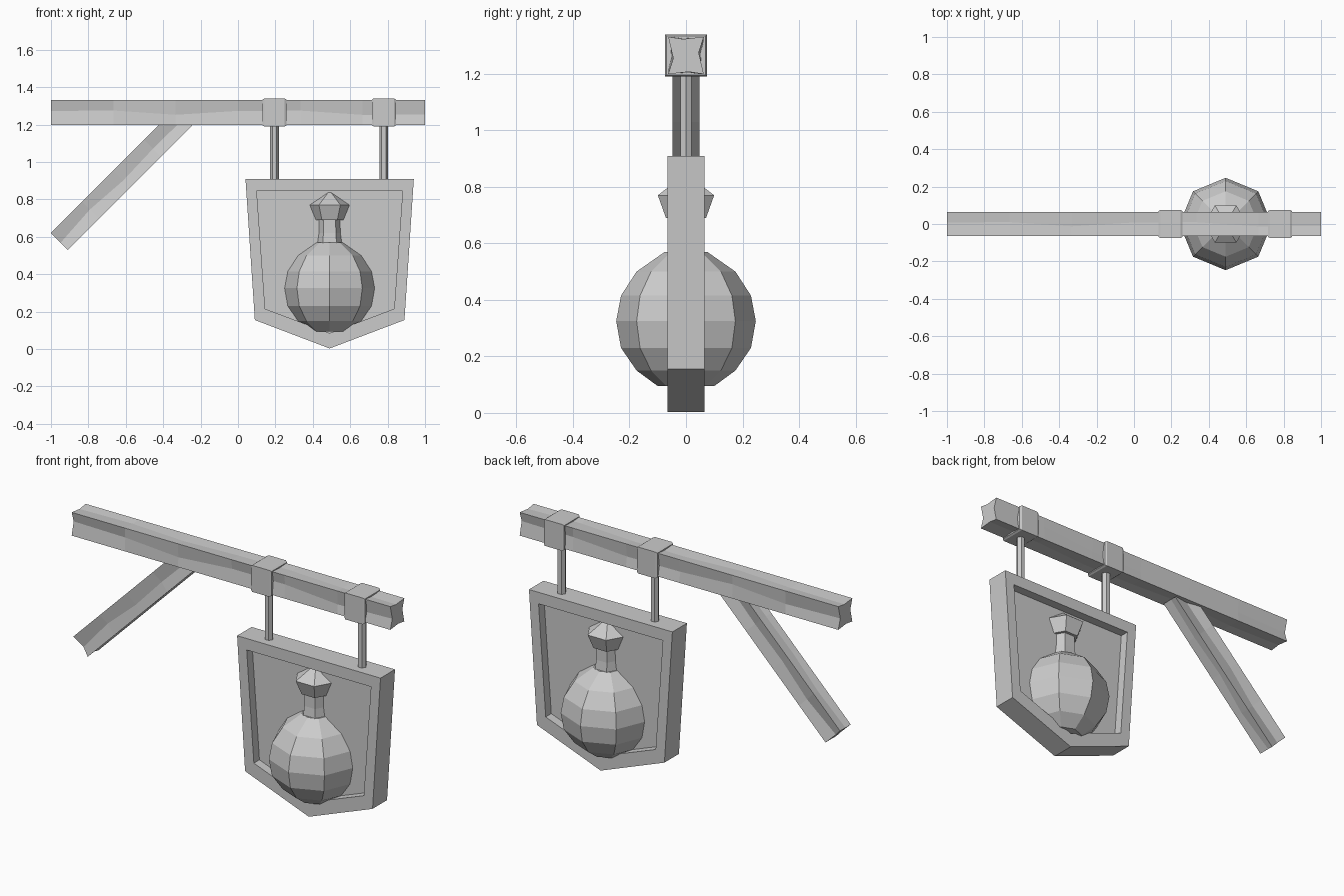
import bpy, bmesh, random
from math import sin, cos, pi
from mathutils import Vector

random.seed(4)
old = bpy.data.objects.get("Cube")
if old:
    bpy.data.objects.remove(old, do_unlink=True)

grey = bpy.data.materials.new("plain grey")
grey.use_nodes = True
grey.diffuse_color = (0.6, 0.6, 0.6, 1)
grey.node_tree.nodes["Principled BSDF"].inputs["Base Color"].default_value = (0.6, 0.6, 0.6, 1)


def loft(name, rings):
    """Skin a row of equal-sized point rings and close both ends."""
    bm = bmesh.new()
    loops = [[bm.verts.new(p) for p in ring] for ring in rings]
    n = len(loops[0])
    for a, b in zip(loops, loops[1:]):
        for i in range(n):
            j = (i + 1) % n
            bm.faces.new((a[i], a[j], b[j], b[i]))
    bm.faces.new(loops[0])
    bm.faces.new(loops[-1])
    bmesh.ops.recalc_face_normals(bm, faces=bm.faces)
    mesh = bpy.data.meshes.new(name)
    bm.to_mesh(mesh)
    bm.free()
    mesh.materials.append(grey)
    obj = bpy.data.objects.new(name, mesh)
    bpy.context.collection.objects.link(obj)
    return obj


def turned(name, x, sides, turn, profile):
    """Upright faceted part from (radius, height) pairs."""
    angles = [2 * pi * i / sides + turn for i in range(sides)]
    return loft(name, [[(x + r * cos(a), r * sin(a), z) for a in angles]
                       for r, z in profile])


def timber(name, start, end, half_y, half_n, steps):
    """Rough timber with a cracked groove along each side."""
    start, end = Vector(start), Vector(end)
    along = (end - start).normalized()
    normal = along.cross(Vector((0, 1, 0)))
    if normal.z < 0:
        normal.negate()
    rings = []
    for i in range(steps + 1):
        centre = start.lerp(end, i / steps)
        tip = i in (0, steps)
        side = 0.018 if tip else random.uniform(0.004, 0.014)
        top = 0.008 if tip else random.uniform(0.002, 0.007)
        shift = random.uniform(-0.015, 0.015)
        section = [(-half_y, -half_n), (shift, -half_n + top),
                   (half_y, -half_n), (half_y - side, shift),
                   (half_y, half_n), (-shift, half_n - top),
                   (-half_y, half_n), (-half_y + side, -shift)]
        rings.append([centre + Vector((0, u, 0)) + normal * v for u, v in section])
    return loft(name, rings)


# Beam and diagonal brace
BEAM_Z = 1.265
timber("beam", (-1, 0, BEAM_Z), (1, 0, BEAM_Z), 0.063, 0.066, 6)
timber("brace", (-0.955, 0, 0.575), (-0.29, 0, 1.24), 0.048, 0.064, 4)

# Bevelled collars around the beam, each with a hanging rod
for side, x in (("right", 0.195), ("left", 0.78)):
    rings = []
    for dx, half in ((-0.064, 0.069), (-0.054, 0.075), (0.054, 0.075), (0.064, 0.069)):
        rings.append([(x + dx, u * half, BEAM_Z + v * half)
                      for u, v in ((-1, -1), (1, -1), (1, 1), (-1, 1))])
    loft(side + "_collar", rings)
    turned(side + "_rod", x, 6, 0, [(0.023, 0.89), (0.023, 1.22)])

# Sign board: raised frame with a recessed panel on both faces
MID = 0.49
outer = [(-0.45, 0.91), (0.45, 0.91), (0.4, 0.155), (0, 0.003), (-0.4, 0.155)]
inner = [(-0.39, 0.845), (0.39, 0.845), (0.345, 0.215), (0, 0.085), (-0.345, 0.215)]
levels = [(inner, -0.015), (inner, -0.065), (outer, -0.065),
          (outer, 0.065), (inner, 0.065), (inner, 0.015)]
loft("sign_board", [[(MID + x, y, z) for x, z in shape] for shape, y in levels])

# Flask with neck and stopper, standing out from both faces
turned("flask_body", MID, 8, 0,
       [(0.1, 0.095), (0.175, 0.15), (0.23, 0.23), (0.247, 0.325),
        (0.23, 0.415), (0.175, 0.5), (0.075, 0.57)])
turned("flask_neck", MID, 6, 0, [(0.076, 0.55), (0.066, 0.62), (0.064, 0.7)])
turned("flask_stopper", MID, 6, 0,
       [(0.082, 0.69), (0.115, 0.77), (0.004, 0.845)])
